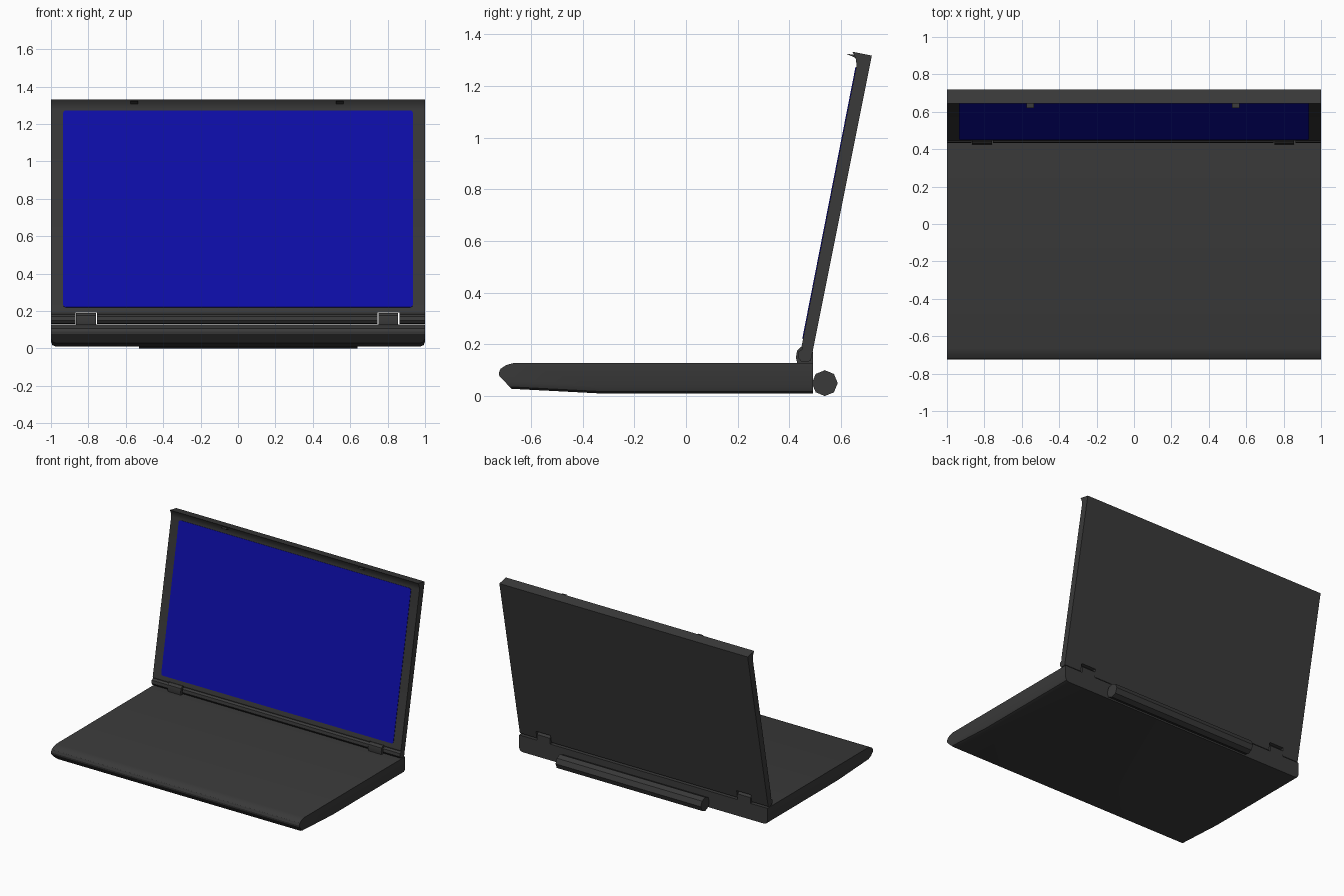
import bpy, bmesh, math
from mathutils import Vector

if "Cube" in bpy.data.objects:
    bpy.data.objects.remove(bpy.data.objects["Cube"])


def material(name, rgb):
    m = bpy.data.materials.new(name)
    m.diffuse_color = (*rgb, 1)
    m.use_nodes = True
    m.node_tree.nodes["Principled BSDF"].inputs["Base Color"].default_value = m.diffuse_color
    return m


BODY = material("charcoal", (0.042, 0.042, 0.042))
BLUE = material("screen blue", (0.004, 0.004, 0.39))


def finish(name, bm, mat):
    bmesh.ops.recalc_face_normals(bm, faces=bm.faces)
    me = bpy.data.meshes.new(name)
    bm.to_mesh(me)
    bm.free()
    ob = bpy.data.objects.new(name, me)
    bpy.context.collection.objects.link(ob)
    me.materials.append(mat)
    bpy.ops.object.select_all(action='DESELECT')
    ob.select_set(True)
    bpy.context.view_layer.objects.active = ob
    bpy.ops.object.shade_smooth_by_angle(angle=math.radians(30))
    return ob


def extrude_profile(profile, x0, x1):
    """Sweep a closed (y, z) outline from x0 to x1."""
    bm = bmesh.new()
    face = bm.faces.new([bm.verts.new((x0, y, z)) for y, z in profile])
    out = bmesh.ops.extrude_face_region(bm, geom=[face])
    verts = [v for v in out['geom'] if isinstance(v, bmesh.types.BMVert)]
    bmesh.ops.translate(bm, verts=verts, vec=(x1 - x0, 0, 0))
    return bm


# base slab with rounded nose and chamfered lower side edges
bm = extrude_profile([
    (0.492, 0.128), (-0.665, 0.128), (-0.695, 0.12), (-0.717, 0.106),
    (-0.724, 0.09), (-0.722, 0.078), (-0.675, 0.028), (-0.33, 0.01),
    (0.492, 0.01)], -1, 1)
low = [e for e in bm.edges
       if all(abs(v.co.x) > 0.99 and v.co.z < 0.05 for v in e.verts)
       and abs(e.verts[0].co.x - e.verts[1].co.x) < 0.01]
bmesh.ops.bevel(bm, geom=low, offset=0.026, segments=2, profile=0.5,
                affect='EDGES')
finish("base", bm, BODY)

# battery bar at the back: octagonal cylinder
octagon = [(0.537 + 0.05 * math.cos(i * math.pi / 4),
            0.05 + 0.05 * math.sin(i * math.pi / 4)) for i in range(8)]
finish("battery", extrude_profile(octagon, -0.53, 0.64), BODY)

# lid panel with overhanging top lip
finish("lid", extrude_profile([
    (0.447, 0.192), (0.66, 1.28), (0.656, 1.308), (0.643, 1.332),
    (0.719, 1.317), (0.494, 0.192)], -1, 1), BODY)

# lower lid edge, broken by the two hinge notches
edge_profile = [(0.447, 0.192), (0.45, 0.182), (0.436, 0.172),
                (0.433, 0.15), (0.445, 0.134), (0.472, 0.132),
                (0.483, 0.138), (0.494, 0.192)]
for i, (a, b) in enumerate([(-1, -0.868), (-0.753, 0.745), (0.863, 1)]):
    finish("lid_lower_edge_%d" % (i + 1),
           extrude_profile(edge_profile, a, b), BODY)

# hinge blocks rising from the base
hinge_profile = [(0.492, 0.12), (0.492, 0.17), (0.475, 0.186),
                 (0.445, 0.19), (0.43, 0.176), (0.425, 0.15),
                 (0.432, 0.12)]
for side, x in (("left", -0.813), ("right", 0.803)):
    finish("hinge_" + side,
           extrude_profile(hinge_profile, x - 0.053, x + 0.053), BODY)

# latch hooks under the top lip
latch_profile = [(0.619, 1.324), (0.65, 1.32), (0.665, 1.32),
                 (0.665, 1.303), (0.647, 1.312)]
for side, x in (("left", -0.555), ("right", 0.545)):
    finish("latch_" + side,
           extrude_profile(latch_profile, x - 0.02, x + 0.02), BODY)

# screen plate with rounded corners, laid on the sloping lid face
up = Vector((0, 0.213, 1.088)).normalized()
out = Vector((0, -up.z, up.y))
start = Vector((0, 0.447, 0.192))
bm = bmesh.new()
corners = [(-0.935, 0.22), (0.935, 0.22), (0.935, 1.272), (-0.935, 1.272)]
r = 0.014
outline = []
for i, (cx, cz) in enumerate(corners):
    mx = cx - math.copysign(r, cx)
    mz = cz + (r if i < 2 else -r)
    for k in range(4):
        a = math.radians(180 + 90 * i + 30 * k)
        outline.append((mx + r * math.cos(a), mz + r * math.sin(a)))
rings = []
for depth in (-0.002, 0.003):
    rings.append([bm.verts.new(start + Vector((x, 0, 0))
                               + up * ((z - start.z) / up.z) + out * depth)
                  for x, z in outline])
for ring in rings:
    bm.faces.new(ring)
n = len(outline)
for i in range(n):
    j = (i + 1) % n
    bm.faces.new((rings[0][i], rings[0][j], rings[1][j], rings[1][i]))
finish("screen", bm, BLUE)
